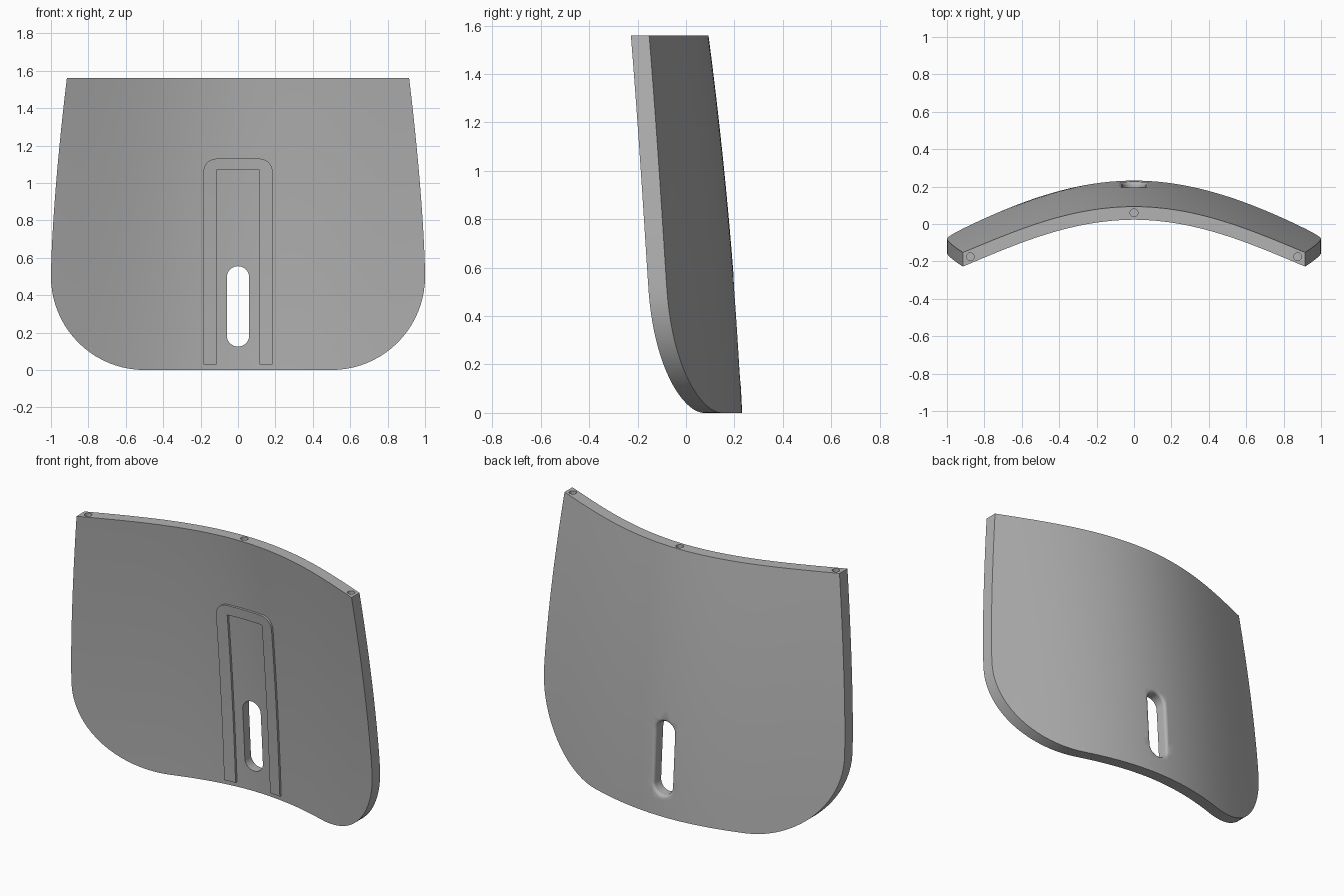
import bpy, bmesh, math

cube = bpy.data.objects.get("Cube")
if cube:
    bpy.data.objects.remove(cube, do_unlink=True)

HEIGHT = 1.56
grey = bpy.data.materials.new("plain grey")
grey.use_nodes = True
grey.diffuse_color = (0.45, 0.45, 0.45, 1)
grey.node_tree.nodes["Principled BSDF"].inputs["Base Color"].default_value = grey.diffuse_color


# Curved surfaces of the plate: bowed across x, leaning forward with z
def back_y(x, z):
    return 0.232 - 0.047 * z - 0.027 * z * z - 0.36 * x ** 2 + 0.08 * x ** 4


def front_y(x, z):
    return back_y(x, z) - 0.07 - 0.006 * abs(x)


def half_width(z):
    if z < 0.5:
        return 0.5 + math.sqrt(max(0, 0.25 - (0.5 - z) ** 2))
    return 1 - 0.085 * ((z - 0.5) / 1.06) ** 1.5


def loft(name, rings):
    """Skin a list of equal closed rings and cap both ends."""
    bm = bmesh.new()
    rows = [[bm.verts.new(p) for p in ring] for ring in rings]
    n = len(rows[0])
    for a, b in zip(rows, rows[1:]):
        for i in range(n):
            j = (i + 1) % n
            bm.faces.new((a[i], a[j], b[j], b[i]))
    bm.faces.new(rows[0])
    bm.faces.new(rows[-1])
    bmesh.ops.remove_doubles(bm, verts=bm.verts, dist=0.0001)
    bmesh.ops.recalc_face_normals(bm, faces=bm.faces)
    mesh = bpy.data.meshes.new(name)
    bm.to_mesh(mesh)
    bm.free()
    mesh.materials.append(grey)
    obj = bpy.data.objects.new(name, mesh)
    bpy.context.collection.objects.link(obj)
    return obj


def activate(obj):
    bpy.ops.object.select_all(action='DESELECT')
    obj.select_set(True)
    bpy.context.view_layer.objects.active = obj


def cut(obj, cutter):
    activate(obj)
    mod = obj.modifiers.new("cut", 'BOOLEAN')
    mod.operation = 'DIFFERENCE'
    mod.solver = 'EXACT'
    mod.object = cutter
    bpy.ops.object.modifier_apply(modifier=mod.name)
    bpy.data.objects.remove(cutter, do_unlink=True)


# Plate: one closed section per height, with rounded lower corners
STEPS = 48
heights = [0.5 * (1 - math.cos(math.pi / 2 * i / 20)) for i in range(21)]
heights += [0.5 + (HEIGHT - 0.5) * i / 16 for i in range(1, 17)]
sections = []
for z in heights:
    xs = [half_width(z) * (2 * i / STEPS - 1) for i in range(STEPS + 1)]
    sections.append([(x, front_y(x, z), z) for x in xs]
                    + [(x, back_y(x, z), z) for x in reversed(xs)])
plate = loft("curved_plate", sections)


# Slot: stadium cutter that flares out to a rounded rim at the back
def slot_ring(radius, offset):
    ring = []
    for centre, start in ((0.495, 0), (0.185, math.pi)):
        for i in range(17):
            a = start + math.pi * i / 16
            x, z = radius * math.cos(a), centre + radius * math.sin(a)
            ring.append((x, back_y(x, z) + offset, z))
    return ring


RIM = 0.018
rings = [slot_ring(0.06, -0.15), slot_ring(0.06, -RIM)]
for i in range(1, 6):
    a = math.pi / 2 * i / 6
    rings.append(slot_ring(0.06 + RIM * (1 - math.cos(a)), RIM * (math.sin(a) - 1)))
rings += [slot_ring(0.06 + RIM, 0.001), slot_ring(0.06 + RIM, 0.05)]
cut(plate, loft("slot_cutter", rings))

# Three pin holes in the top edge
for x, y in ((-0.875, -0.175), (0, 0.06), (0.875, -0.175)):
    bpy.ops.mesh.primitive_cylinder_add(vertices=24, radius=0.021, depth=0.2,
                                        location=(x, y, HEIGHT))
    cut(plate, bpy.context.object)

# Raised guide rail: pairs of inner and outer points along an upturned U
half = [((0.115, z), (0.185, z)) for z in [0.03 + 1.03 * i / 14 for i in range(15)]]
for i in range(1, 9):
    a = math.pi / 2 * i / 8
    half.append(((0.115, 1.07), (0.115 + 0.07 * math.cos(a), 1.06 + 0.07 * math.sin(a))))
half.append(((0.06, 1.07), (0.06, 1.13)))
mirrored = [((-p[0], p[1]), (-q[0], q[1])) for p, q in reversed(half)]
rail = []
for (xi, zi), (xo, zo) in half + [((0, 1.07), (0, 1.13))] + mirrored:
    yi, yo = front_y(xi, zi), front_y(xo, zo)
    rail.append([(xi, yi - 0.014, zi), (xo, yo - 0.014, zo),
                 (xo, yo + 0.02, zo), (xi, yi + 0.02, zi)])
guide = loft("guide_rail", rail)

for obj in (plate, guide):
    activate(obj)
    bpy.ops.object.shade_smooth_by_angle(angle=math.radians(30))
